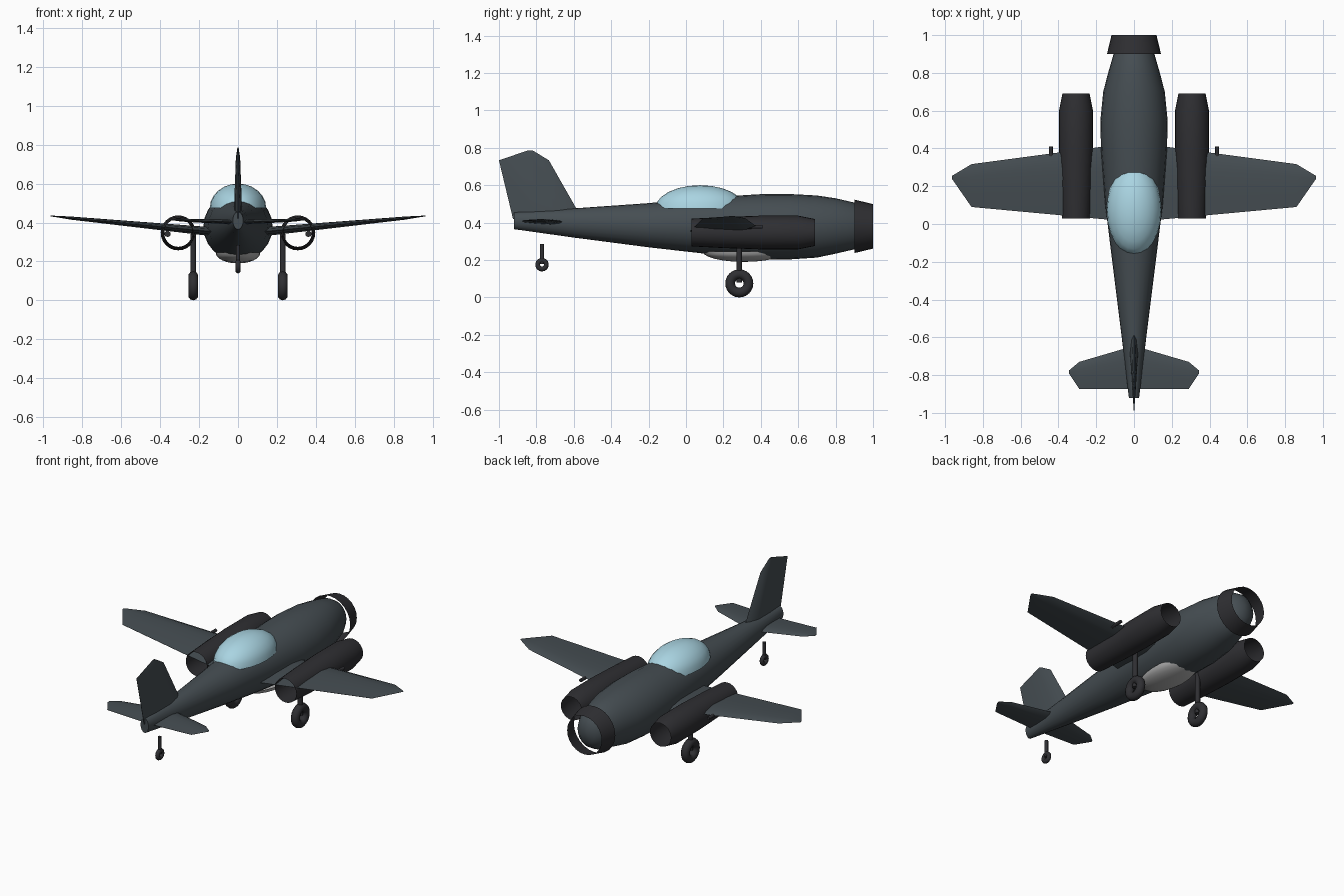
import bpy, bmesh, math
from mathutils import Vector

if "Cube" in bpy.data.objects:
    bpy.data.objects.remove(bpy.data.objects["Cube"])


def material(name, r, g, b):
    m = bpy.data.materials.new(name)
    m.diffuse_color = (r, g, b, 1)
    m.use_nodes = True
    m.node_tree.nodes["Principled BSDF"].inputs["Base Color"].default_value = m.diffuse_color
    return m


BODY = material("body_grey", 0.06, 0.075, 0.085)
DARK = material("dark_metal", 0.028, 0.028, 0.032)
GLASS = material("canopy_blue", 0.40, 0.66, 0.76)
PALE = material("pale_metal", 0.45, 0.45, 0.45)


def finish(ob, mat, angle=40):
    ob.data.materials.append(mat)
    bpy.ops.object.select_all(action='DESELECT')
    ob.select_set(True)
    bpy.context.view_layer.objects.active = ob
    bpy.ops.object.shade_smooth_by_angle(angle=math.radians(angle))
    return ob


def loft(name, rings, mat, capped=True, angle=40):
    """Skin a list of equal-length point rings."""
    bm = bmesh.new()
    loops = [[bm.verts.new(p) for p in ring] for ring in rings]
    n = len(loops[0])
    for a, b in zip(loops, loops[1:]):
        for i in range(n):
            j = (i + 1) % n
            bm.faces.new((a[i], a[j], b[j], b[i]))
    if capped:
        bm.faces.new(loops[0])
        bm.faces.new(loops[-1])
    bmesh.ops.recalc_face_normals(bm, faces=bm.faces)
    me = bpy.data.meshes.new(name)
    bm.to_mesh(me)
    bm.free()
    ob = bpy.data.objects.new(name, me)
    bpy.context.collection.objects.link(ob)
    return finish(ob, mat, angle)


def oval(x, y, z, rx, rz, n=24):
    return [(x + rx * math.cos(2 * math.pi * i / n), y, z + rz * math.sin(2 * math.pi * i / n))
            for i in range(n)]


def foil(lead, trail, thick):
    """Thin airfoil section as (chord, height) points."""
    c = trail - lead
    shape = [(0, 0), (0.08, 0.6), (0.3, 1), (0.65, 0.65), (1, 0.04),
             (1, -0.04), (0.65, -0.65), (0.3, -1), (0.08, -0.6)]
    return [(lead + c * u, thick * v / 2) for u, v in shape]


# Fuselage: y, centre height, half width, half height
body = [(-0.92, 0.41, 0.027, 0.045), (-0.6, 0.398, 0.065, 0.078), (-0.2, 0.386, 0.115, 0.118),
        (0.1, 0.384, 0.152, 0.150), (0.4, 0.378, 0.175, 0.174), (0.55, 0.378, 0.178, 0.175),
        (0.7, 0.379, 0.163, 0.166), (0.8, 0.382, 0.137, 0.148), (0.9, 0.382, 0.108, 0.125),
        (0.95, 0.381, 0.082, 0.095), (0.975, 0.38, 0.05, 0.06), (0.985, 0.38, 0.012, 0.015)]
loft("fuselage", [oval(0, y, z, rx, rz) for y, z, rx, rz in body], BODY, angle=50)

# Open ring around the nose
loft("nose_ring", [oval(0, 0.9, 0.38, 0.143, 0.143), oval(0, 1.0, 0.38, 0.119, 0.119)], DARK, False)

# Upright tail fin
fin = [(0.42, -0.555, -0.925, 0.045), (0.733, -0.733, -1.0, 0.022), (0.786, -0.82, -0.845, 0.006)]
loft("tail_fin", [[(t, y, z) for y, t in foil(a, b, th)] for z, a, b, th in fin], BODY, angle=30)


def dome(name, loc, size, mat, upper):
    """Half ellipsoid, flat at its base."""
    bpy.ops.mesh.primitive_uv_sphere_add(segments=24, ring_count=12, radius=1)
    ob = bpy.context.object
    ob.name = name
    bm = bmesh.new()
    bm.from_mesh(ob.data)
    geom = bm.verts[:] + bm.edges[:] + bm.faces[:]
    r = bmesh.ops.bisect_plane(bm, geom=geom, dist=1e-4, plane_co=(0, 0, 0), plane_no=(0, 0, 1),
                               clear_inner=upper, clear_outer=not upper)
    for v in bm.verts:
        v.co = Vector((v.co.x * size[0], v.co.y * size[1], v.co.z * size[2])) + Vector(loc)
    bm.to_mesh(ob.data)
    bm.free()
    return finish(ob, mat)


# Canopy and belly fairing
dome("canopy", (0, 0.075, 0.475), (0.145, 0.24, 0.125), GLASS, True)
dome("belly_fairing", (0, 0.31, 0.245), (0.115, 0.22, 0.055), PALE, False)


def rod(name, loc, radius, length, mat, rot=(0, 0, 0)):
    bpy.ops.mesh.primitive_cylinder_add(vertices=12, radius=radius, depth=length,
                                        location=loc, rotation=rot)
    bpy.context.object.name = name
    return finish(bpy.context.object, mat)


def wheel(name, loc, major, minor):
    bpy.ops.mesh.primitive_torus_add(location=loc, rotation=(0, math.pi / 2, 0), major_radius=major,
                                     minor_radius=minor, major_segments=24, minor_segments=10)
    bpy.context.object.name = name
    return finish(bpy.context.object, DARK)


# Wing and tailplane sections: x, leading y, trailing y, height, thickness
wing = [(0.05, 0.425, 0.015, 0.345, 0.05), (0.86, 0.317, 0.09, 0.423, 0.016),
        (0.963, 0.255, 0.238, 0.434, 0.004)]
tail = [(0.0, -0.645, -0.873, 0.402, 0.028), (0.29, -0.73, -0.873, 0.412, 0.014),
        (0.344, -0.775, -0.792, 0.414, 0.004)]
# Engine pod sections: y, radius
pod = [(0.03, 0.074), (0.2, 0.083), (0.4, 0.09), (0.6, 0.09), (0.69, 0.072)]

for side, s in (("right", 1), ("left", -1)):
    for name, plan in (("wing", wing), ("tailplane", tail)):
        loft(f"{side}_{name}", [[(s * x, y, z + t) for y, t in foil(a, b, th)]
                                for x, a, b, z, th in plan], BODY, angle=30)
    loft(f"{side}_engine_pod", [oval(s * 0.307, y, 0.347, r, r) for y, r in pod], DARK, False)
    # Guns at the wing's leading edge
    rod(f"{side}_outer_gun", (s * 0.44, 0.37, 0.378), 0.01, 0.08, DARK, (math.pi / 2, 0, 0))
    rod(f"{side}_inner_gun", (s * 0.362, 0.37, 0.342), 0.016, 0.08, DARK, (math.pi / 2, 0, 0))
    # Main landing gear
    rod(f"{side}_gear_leg", (s * 0.23, 0.285, 0.21), 0.015, 0.26, DARK)
    wheel(f"{side}_main_wheel", (s * 0.23, 0.285, 0.075), 0.049, 0.026)

# Tail wheel
rod("tail_wheel_leg", (0, -0.77, 0.232), 0.011, 0.105, DARK)
wheel("tail_wheel", (0, -0.77, 0.175), 0.023, 0.013)
